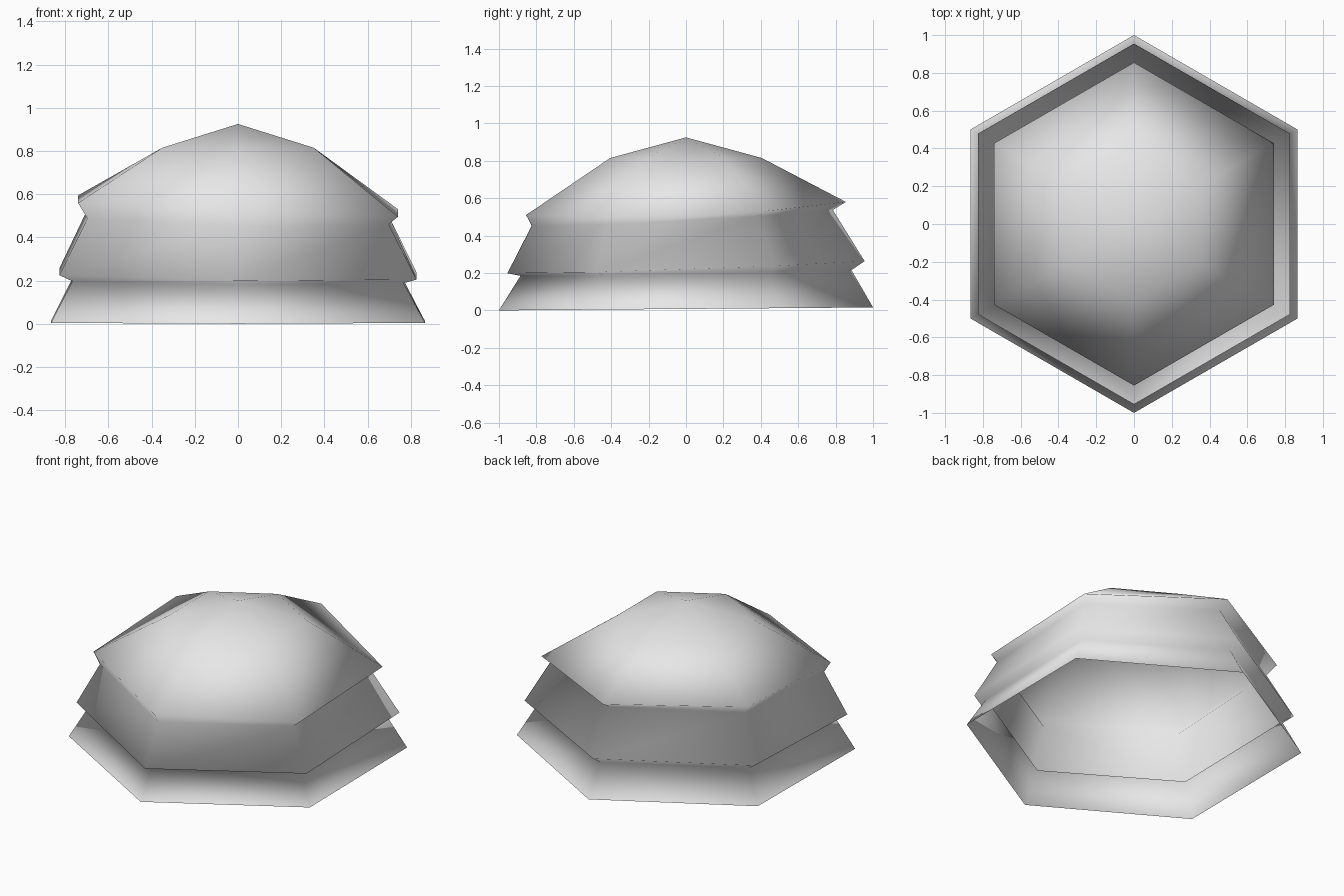
import bpy, bmesh, math

cube = bpy.data.objects.get("Cube")
if cube:
    bpy.data.objects.remove(cube, do_unlink=True)

SIDES = 6
# Each ring: radius, height, centre y, tilt along x, tilt along y
rings = [
    (1.0, 0.008, 0, 0, 0.008),           # open bottom rim
    (0.885, 0.2, 0, -0.006, 0.017),      # lower neck
    (0.955, 0.231, 0, -0.012, 0.034),    # middle lip
    (0.805, 0.495, -0.02, -0.02, 0.052),  # upper neck
    (0.855, 0.545, 0, -0.043, 0.041),    # dome lip
    (0.405, 0.815, 0, 0, 0),             # dome shoulder
]

grey = bpy.data.materials.new("plain grey")
grey.use_nodes = True
colour = (0.8, 0.8, 0.8, 1)
grey.diffuse_color = colour
grey.node_tree.nodes["Principled BSDF"].inputs["Base Color"].default_value = colour

bm = bmesh.new()


def make_ring(radius, height, centre_y, tilt_x, tilt_y):
    verts = []
    for i in range(SIDES):
        a = math.pi / 2 + i * math.tau / SIDES
        x, y = radius * math.cos(a), radius * math.sin(a)
        verts.append(bm.verts.new((x, y + centre_y, height + tilt_x * x + tilt_y * y)))
    return verts


# Tiered walls
loops = [make_ring(*r) for r in rings]
for low, high in zip(loops, loops[1:]):
    for i in range(SIDES):
        j = (i + 1) % SIDES
        bm.faces.new((low[i], low[j], high[j], high[i]))

# Shallow pointed cap
apex = bm.verts.new((0, 0, 0.925))
for i in range(SIDES):
    bm.faces.new((loops[-1][i], loops[-1][(i + 1) % SIDES], apex))

# The whole shell is softly shaded, lips included
for f in bm.faces:
    f.smooth = True

mesh = bpy.data.meshes.new("tiered_dome")
bm.to_mesh(mesh)
bm.free()
mesh.materials.append(grey)
dome = bpy.data.objects.new("tiered_dome", mesh)
bpy.context.collection.objects.link(dome)
